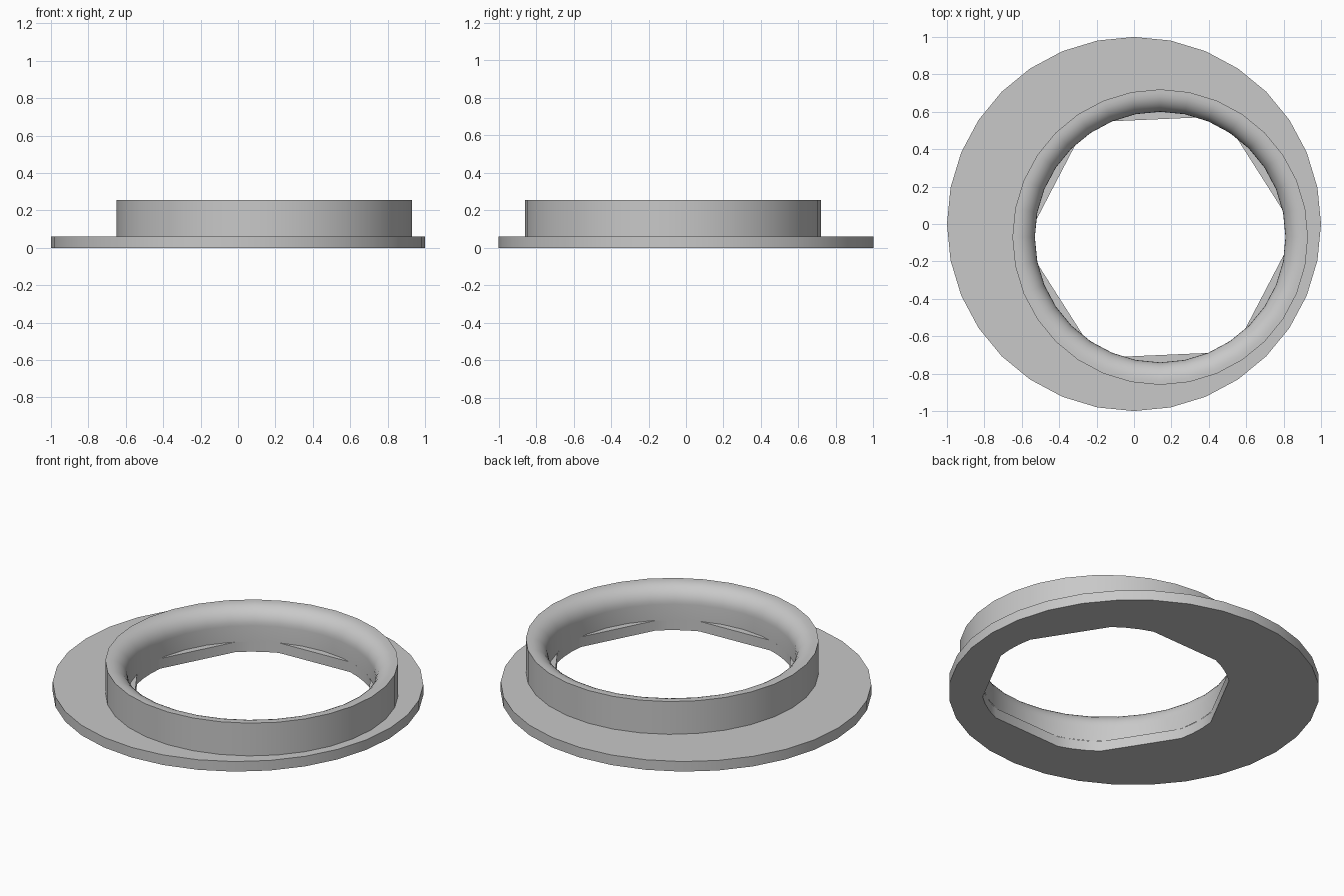
import bpy, bmesh
from math import sin, cos, pi, radians, acos
from mathutils import Matrix, Vector

cube = bpy.data.objects.get("Cube")
if cube:
    bpy.data.objects.remove(cube, do_unlink=True)

SEGMENTS = 32
FLANGE_TOP, RING_TOP = 0.06, 0.255
CENTRE = Vector((0.14, -0.07, 0))      # the ring sits off-centre on the flange
BORE, OUTER, FILLET = 0.67, 0.79, 0.10
FLAT = 0.63                            # distance from the bore axis to each flat

grey = bpy.data.materials.new("grey_plastic")
grey.use_nodes = True
colour = (0.58, 0.58, 0.58, 1)
grey.diffuse_color = colour
grey.node_tree.nodes["Principled BSDF"].inputs["Base Color"].default_value = colour


def finish(bm, name):
    bmesh.ops.recalc_face_normals(bm, faces=bm.faces)
    mesh = bpy.data.meshes.new(name)
    bm.to_mesh(mesh)
    bm.free()
    mesh.materials.append(grey)
    obj = bpy.data.objects.new(name, mesh)
    bpy.context.collection.objects.link(obj)
    bpy.ops.object.select_all(action='DESELECT')
    obj.select_set(True)
    bpy.context.view_layer.objects.active = obj
    bpy.ops.object.shade_smooth_by_angle(angle=radians(30))
    return obj


def polar(radius, angle):
    return Vector((radius * cos(angle), radius * sin(angle), 0))


def loop(bm, points):
    verts = [bm.verts.new(p) for p in points]
    return [bm.edges.new((v, verts[i - 1])) for i, v in enumerate(verts)]


# Flange: round plate with an off-centre bore that has six flats
bm = bmesh.new()
edges = loop(bm, [polar(1, 2 * pi * i / SEGMENTS) for i in range(SEGMENTS)])
half = acos(FLAT / BORE)
hole = []
for k in range(6):
    normal = radians(32.5 + 60 * k)
    gap = pi / 3 - 2 * half
    hole.append(CENTRE + polar(BORE, normal - half))
    hole += [CENTRE + polar(BORE, normal + half + gap * t) for t in (0, 1 / 3, 2 / 3)]
edges += loop(bm, hole)
bmesh.ops.triangle_fill(bm, edges=edges, use_beauty=True, normal=(0, 0, 1))
result = bmesh.ops.extrude_face_region(bm, geom=bm.faces[:], use_keep_orig=True)
top = [g for g in result["geom"] if isinstance(g, bmesh.types.BMVert)]
bmesh.ops.translate(bm, verts=top, vec=(0, 0, FLANGE_TOP))
finish(bm, "flange")

# Collar: lathed wall with a rounded inner lip
profile = [(OUTER, FLANGE_TOP), (OUTER, RING_TOP)]
for i in range(9):
    a = pi / 2 * i / 8
    profile.append((BORE + FILLET * (1 - sin(a)), RING_TOP - FILLET * (1 - cos(a))))
profile.append((BORE, FLANGE_TOP))
bm = bmesh.new()
verts = [bm.verts.new((r, 0, z)) for r, z in profile]
line = [bm.edges.new(pair) for pair in zip(verts, verts[1:])]
bmesh.ops.spin(bm, geom=verts + line, cent=(0, 0, 0), axis=(0, 0, 1),
               angle=2 * pi, steps=SEGMENTS, use_merge=False)
bmesh.ops.remove_doubles(bm, verts=bm.verts, dist=0.0005)
bmesh.ops.transform(bm, matrix=Matrix.Translation(CENTRE), verts=bm.verts)
finish(bm, "collar")
